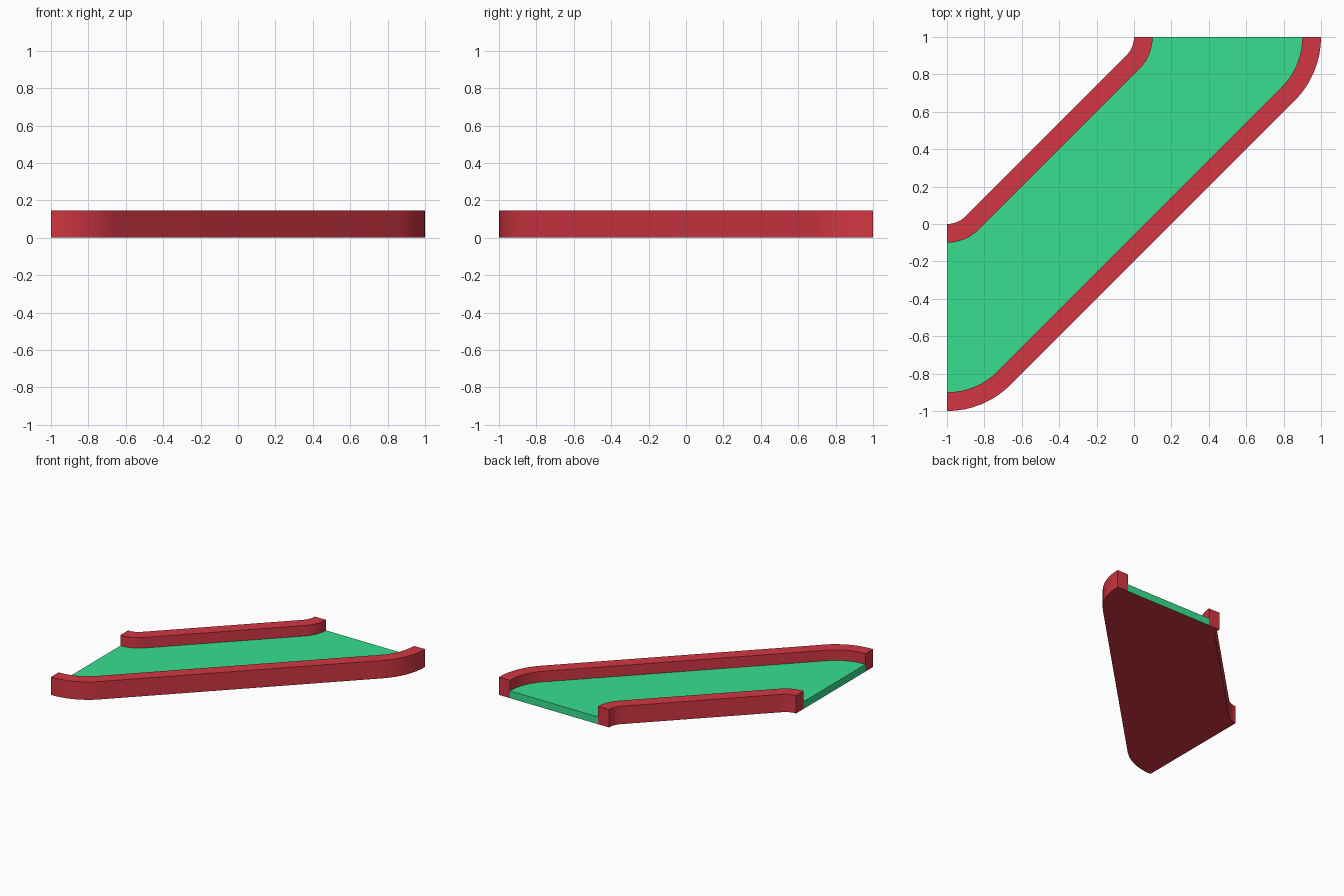
import bpy, bmesh, math

if "Cube" in bpy.data.objects:
    bpy.data.objects.remove(bpy.data.objects["Cube"])

ARC_STEPS = 8
WALL_HEIGHT, FLOOR_HEIGHT = 0.147, 0.06


def material(name, color):
    m = bpy.data.materials.new(name)
    m.diffuse_color = (*color, 1)
    m.use_nodes = True
    m.node_tree.nodes["Principled BSDF"].inputs["Base Color"].default_value = m.diffuse_color
    return m


red = material("red_paint", (0.65, 0.037, 0.055))
green = material("green_felt", (0.04, 0.74, 0.28))


def edge_line(start_y, radius):
    """45 degree bend at the left end, mirrored about the diagonal for the far end."""
    pts = []
    for i in range(ARC_STEPS + 1):
        a = math.radians(45) * i / ARC_STEPS
        pts.append((-1 + radius * math.sin(a),
                    start_y + radius * (1 - math.cos(a))))
    return pts + [(-y, -x) for x, y in reversed(pts)]


def strip(name, right, left, height, mats):
    """Closed solid strip between two edge lines."""
    bm = bmesh.new()
    rows = []
    for r, l in zip(right, left):
        rows.append([bm.verts.new((*p, z)) for p, z in
                     ((r, 0), (l, 0), (l, height), (r, height))])
    for a, b in zip(rows, rows[1:]):
        for k in range(4):
            n = (k + 1) % 4
            face = bm.faces.new((a[k], a[n], b[n], b[k]))
            if k == 0:  # underside takes the last material
                face.material_index = len(mats) - 1
    bm.faces.new(rows[0])
    bm.faces.new(rows[-1])
    bmesh.ops.recalc_face_normals(bm, faces=bm.faces)
    mesh = bpy.data.meshes.new(name)
    bm.to_mesh(mesh)
    bm.free()
    for m in mats:
        mesh.materials.append(m)
    obj = bpy.data.objects.new(name, mesh)
    bpy.context.collection.objects.link(obj)
    bpy.ops.object.select_all(action='DESELECT')
    obj.select_set(True)
    bpy.context.view_layer.objects.active = obj
    bpy.ops.object.shade_smooth_by_angle(angle=math.radians(30))


# Edge lines from the outside of the long wall to the outside of the short wall
long_out = edge_line(-1.0, 0.483)
long_in = edge_line(-0.9, 0.383)
short_in = edge_line(-0.1, 0.241)
short_out = edge_line(0.0, 0.141)

strip("long_wall", long_out, long_in, WALL_HEIGHT, [red])
strip("short_wall", short_in, short_out, WALL_HEIGHT, [red])
strip("floor", long_in, short_in, FLOOR_HEIGHT, [green, red])
